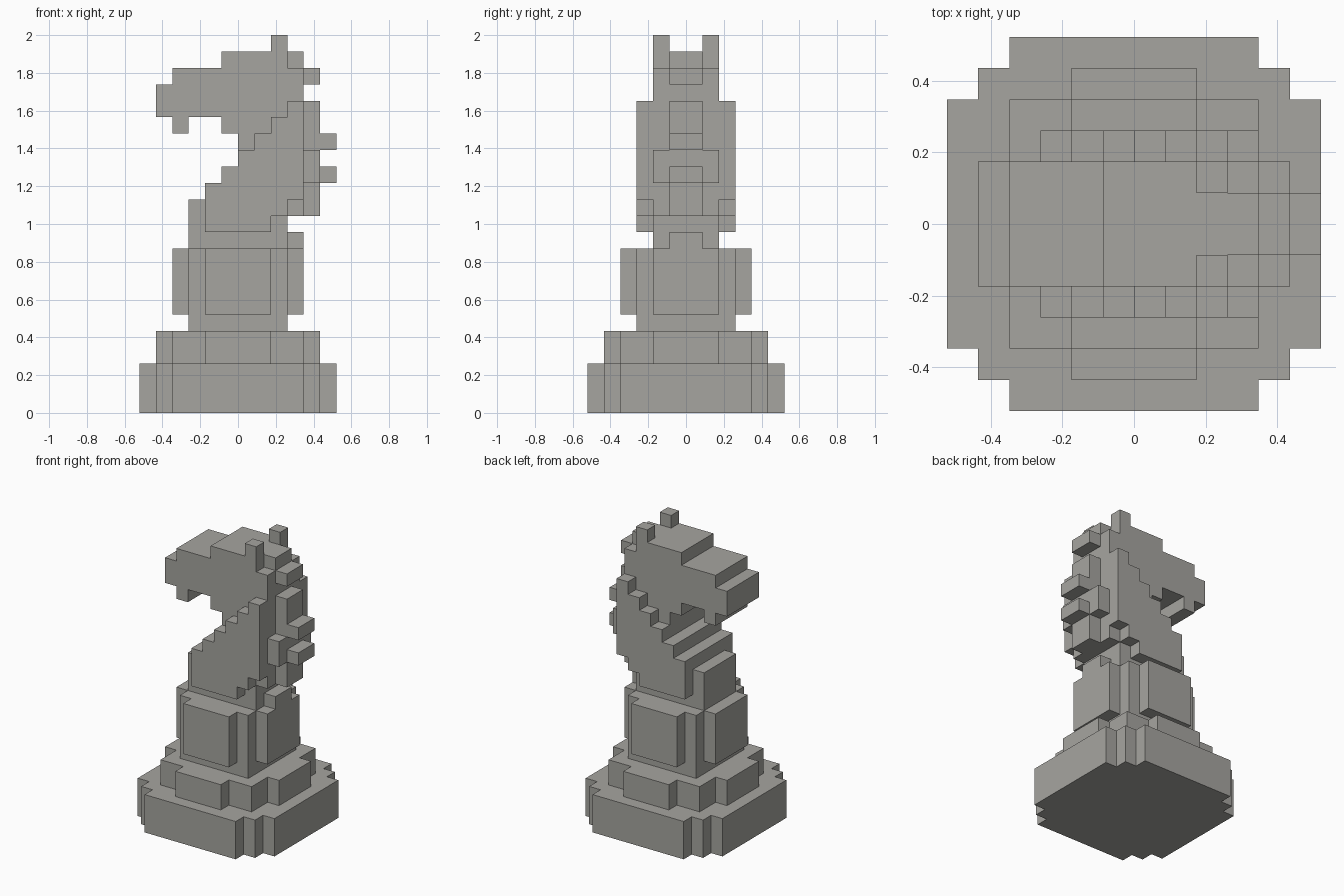
import bpy, bmesh, math
from mathutils import Vector

UNIT = 2 / 23  # edge of one block; the piece is 23 blocks tall

cube = bpy.data.objects.get("Cube")
if cube:
    bpy.data.objects.remove(cube, do_unlink=True)

stone = bpy.data.materials.new("warm_grey_stone")
stone.use_nodes = True
colour = (0.38, 0.375, 0.35, 1)
stone.diffuse_color = colour
stone.node_tree.nodes["Principled BSDF"].inputs["Base Color"].default_value = colour


def box(x0, x1, y0, y1, z0, z1):
    """Block cells filling a box."""
    return {(x, y, z) for x in range(x0, x1)
            for y in range(y0, y1) for z in range(z0, z1)}


def centred(x0, x1, half, z0, z1):
    """Box that is symmetric about the middle plane."""
    return box(x0, x1, -half, half, z0, z1)


def tier(z0, z1, *sizes):
    """Stack level from overlapping rectangles (half x, half y)."""
    return set().union(*(centred(-a, a, b, z0, z1) for a, b in sizes))


def build(name, cells):
    """Make one clean shell around a set of block cells."""
    bm = bmesh.new()
    verts = {}

    def corner(p):
        key = tuple(round(c) for c in p)
        if key not in verts:
            verts[key] = bm.verts.new(Vector(key) * UNIT)
        return verts[key]

    for cell in cells:
        for axis in range(3):
            for side in (0, 1):
                near = list(cell)
                near[axis] += 2 * side - 1
                if tuple(near) in cells:
                    continue
                u, v = (axis + 1) % 3, (axis + 2) % 3
                ring = []
                for du, dv in ((0, 0), (1, 0), (1, 1), (0, 1)):
                    p = list(cell)
                    p[axis] += side
                    p[u] += du
                    p[v] += dv
                    ring.append(corner(p))
                bm.faces.new(ring if side else ring[::-1])
    # Merge the flat areas into large faces
    bmesh.ops.dissolve_limit(bm, angle_limit=math.radians(1),
                             verts=bm.verts[:], edges=bm.edges[:])
    mesh = bpy.data.meshes.new(name)
    bm.to_mesh(mesh)
    bm.free()
    mesh.materials.append(stone)
    obj = bpy.data.objects.new(name, mesh)
    bpy.context.collection.objects.link(obj)


# Stepped foot
build("base_plinth", tier(0, 3, (6, 4), (5, 5), (4, 6)))
build("base_step", tier(3, 5, (5, 2), (4, 4), (2, 5)))

# Column with a raised panel on each side and a small tab behind
build("column", tier(5, 10, (3, 3)) | tier(6, 10, (4, 2), (2, 4))
      | centred(3, 4, 1, 10, 11))

# Neck and head: side profile as rows (x from, x to, z from, z to)
profile = [
    (-3, 3, 10, 12), (-3, 4, 12, 13), (-2, 4, 13, 14), (-1, 4, 14, 15),
    (0, 4, 15, 17), (-1, 4, 17, 18), (-4, -3, 17, 18),
    (-5, 4, 18, 20), (-4, 4, 20, 21), (-1, 3, 21, 22),
]
build("neck_and_head", set().union(
    *(centred(x0, x1, 2, z0, z1) for x0, x1, z0, z1 in profile)))

# Side plates of the neck (stair-shaped) and ears, one on each side
for label, y in (("right", -1), ("left", 1)):
    def strip(depth):
        return (depth, depth + 1) if y > 0 else (-depth - 1, -depth)

    plate = set()
    for x in range(-2, 4):
        bottom = 11 + max(0, x - 1)
        plate |= box(x, x + 1, *strip(2), bottom, 16 + x)
    build(label + "_neck_plate", plate)
    build(label + "_ear", box(2, 3, *strip(1), 22, 23))

# Mane tufts down the back of the neck
build("lower_mane", centred(4, 5, 1, 12, 19) | centred(4, 5, 2, 14, 16)
      | centred(5, 6, 1, 14, 15) | centred(5, 6, 1, 16, 17))
build("upper_mane", centred(3, 4, 1, 21, 22) | centred(4, 5, 1, 20, 21))
